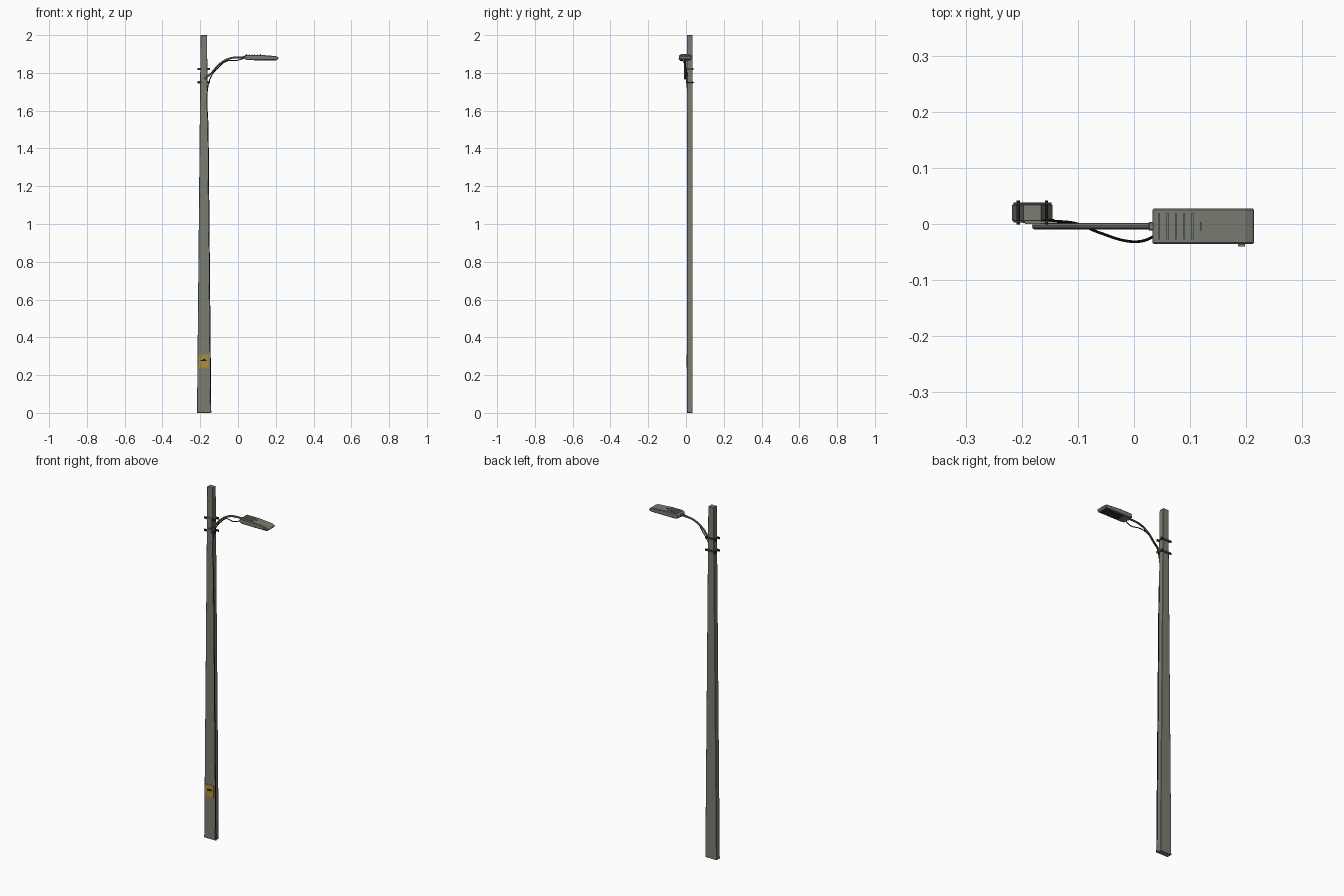
import bpy, bmesh
from mathutils import Vector

if "Cube" in bpy.data.objects:
    bpy.data.objects.remove(bpy.data.objects["Cube"])

def mat(name, rgb):
    m = bpy.data.materials.new(name)
    m.diffuse_color = (*rgb, 1)
    m.use_nodes = True
    m.node_tree.nodes["Principled BSDF"].inputs["Base Color"].default_value = m.diffuse_color
    return m

GREY = mat("concrete grey", (0.195, 0.205, 0.170))
DARK = mat("dark metal", (0.035, 0.037, 0.035))
BLACK = mat("cable black", (0.010, 0.010, 0.010))
YELLOW = mat("sign yellow", (0.42, 0.27, 0.035))
LENS = mat("lamp lens", (0.03, 0.03, 0.028))

def finish(name, bm, m, bevel=0, segments=1):
    bmesh.ops.recalc_face_normals(bm, faces=bm.faces)
    me = bpy.data.meshes.new(name)
    bm.to_mesh(me)
    bm.free()
    ob = bpy.data.objects.new(name, me)
    bpy.context.collection.objects.link(ob)
    me.materials.append(m)
    if bevel:
        b = ob.modifiers.new("bevel", 'BEVEL')
        b.width, b.segments = bevel, segments
    return ob

def box(name, lo, hi, m, bevel=0):
    lo, hi = Vector(lo), Vector(hi)
    bm = bmesh.new()
    bmesh.ops.create_cube(bm, size=1)
    for v in bm.verts:
        v.co = (lo + hi) / 2 + v.co * (hi - lo)
    return finish(name, bm, m, bevel)

def extrude_y(name, profile, y0, y1, m, bevel=0):
    bm = bmesh.new()
    f = bm.faces.new([bm.verts.new((x, y0, z)) for x, z in profile])
    ext = bmesh.ops.extrude_face_region(bm, geom=[f])["geom"]
    bmesh.ops.translate(bm, vec=(0, y1 - y0, 0),
                        verts=[v for v in ext if isinstance(v, bmesh.types.BMVert)])
    return finish(name, bm, m, bevel)

def tube(name, points, r, m, res=2):
    cu = bpy.data.curves.new(name, 'CURVE')
    cu.dimensions = '3D'
    cu.bevel_depth, cu.bevel_resolution, cu.use_fill_caps = r, res, True
    cu.resolution_u = 8
    s = cu.splines.new('BEZIER')
    s.bezier_points.add(len(points) - 1)
    for bp, p in zip(s.bezier_points, points):
        bp.co = p
        bp.handle_left_type = bp.handle_right_type = 'AUTO'
    ob = bpy.data.objects.new(name, cu)
    bpy.context.collection.objects.link(ob)
    cu.materials.append(m)
    return ob

PX = -0.181                                   # pole centre line
Y0, Y1 = 0.005, 0.035                         # pole front and back
def half(z):                                  # tapering half width
    return 0.036 - 0.0095 * z

# Tapered pole
extrude_y("pole", [(PX - half(0), 0), (PX + half(0), 0),
                   (PX + half(2), 2), (PX - half(2), 2)], Y0, Y1, GREY, 0.0015)

# Warning sign with a simple broken dark mark
box("sign_plate", (-0.209, 0.003, 0.24), (-0.155, 0.0055, 0.308), YELLOW)
box("sign_mark", (-0.198, 0.0022, 0.274), (-0.168, 0.0035, 0.281), BLACK)
box("sign_mark_dot", (-0.186, 0.0022, 0.281), (-0.172, 0.0035, 0.286), BLACK)

# Two clamps: front and back straps joined by bolts
for i, z in enumerate((1.75, 1.82)):
    for side, y in (("front", 0.003), ("back", 0.0345)):
        box(f"clamp_{side}_{i}", (PX - 0.034, y, z - 0.006), (PX + 0.034, y + 0.0035, z + 0.006), DARK)
    for j, x in enumerate((PX - 0.025, PX + 0.025)):
        tube(f"clamp_bolt_{i}_{j}", [(x, -0.001, z), (x, 0.042, z)], 0.003, DARK)

# Bracket plate and curved arm
box("bracket_plate", (-0.194, 0, 1.743), (-0.166, 0.005, 1.828), GREY)
tube("arm", [(-0.178, -0.004, 1.768), (-0.140, -0.004, 1.800), (-0.098, -0.004, 1.846),
             (-0.045, -0.004, 1.876), (-0.005, -0.004, 1.882), (0.04, -0.004, 1.882)], 0.0055, GREY, 3)

# Lamp head
extrude_y("lamp_head", [(0.033, 1.873), (0.033, 1.890), (0.042, 1.896), (0.115, 1.896),
                        (0.198, 1.889), (0.214, 1.882), (0.214, 1.875), (0.206, 1.868),
                        (0.050, 1.868)], -0.036, 0.028, GREY, 0.003)
box("lamp_collar", (0.026, -0.012, 1.875), (0.036, 0.004, 1.889), GREY, 0.002)
for i in range(6):                            # cooling fins, sinking toward the tip
    x, w = 0.045 + 0.0148 * i, 0.024 if i < 5 else 0.008
    box(f"lamp_fin_{i}", (x - 0.0015, -0.004 - w, 1.89), (x + 0.0015, -0.004 + w, 1.899), GREY)
box("lamp_latch", (0.185, -0.040, 1.873), (0.198, -0.035, 1.880), GREY)
box("lamp_lens", (0.085, -0.028, 1.8665), (0.200, 0.020, 1.870), LENS)

# Power cable up the pole side, then loosely along the arm
path = [(PX + half(z) + 0.001, 0.0065, z) for z in (0.002, 0.4, 0.8, 1.2, 1.5, 1.72)]
path += [(-0.140, 0.005, 1.785), (-0.100, 0.0, 1.832), (-0.060, -0.016, 1.862),
         (-0.008, -0.031, 1.866), (0.016, -0.030, 1.872), (0.036, -0.022, 1.880)]
tube("cable", path, 0.0025, BLACK)

# Turn the curves into smooth meshes
bpy.ops.object.select_all(action='DESELECT')
curves = [o for o in bpy.context.scene.objects if o.type == 'CURVE']
for o in curves:
    o.select_set(True)
bpy.context.view_layer.objects.active = curves[0]
bpy.ops.object.convert(target='MESH')
bpy.ops.object.shade_smooth_by_angle()
